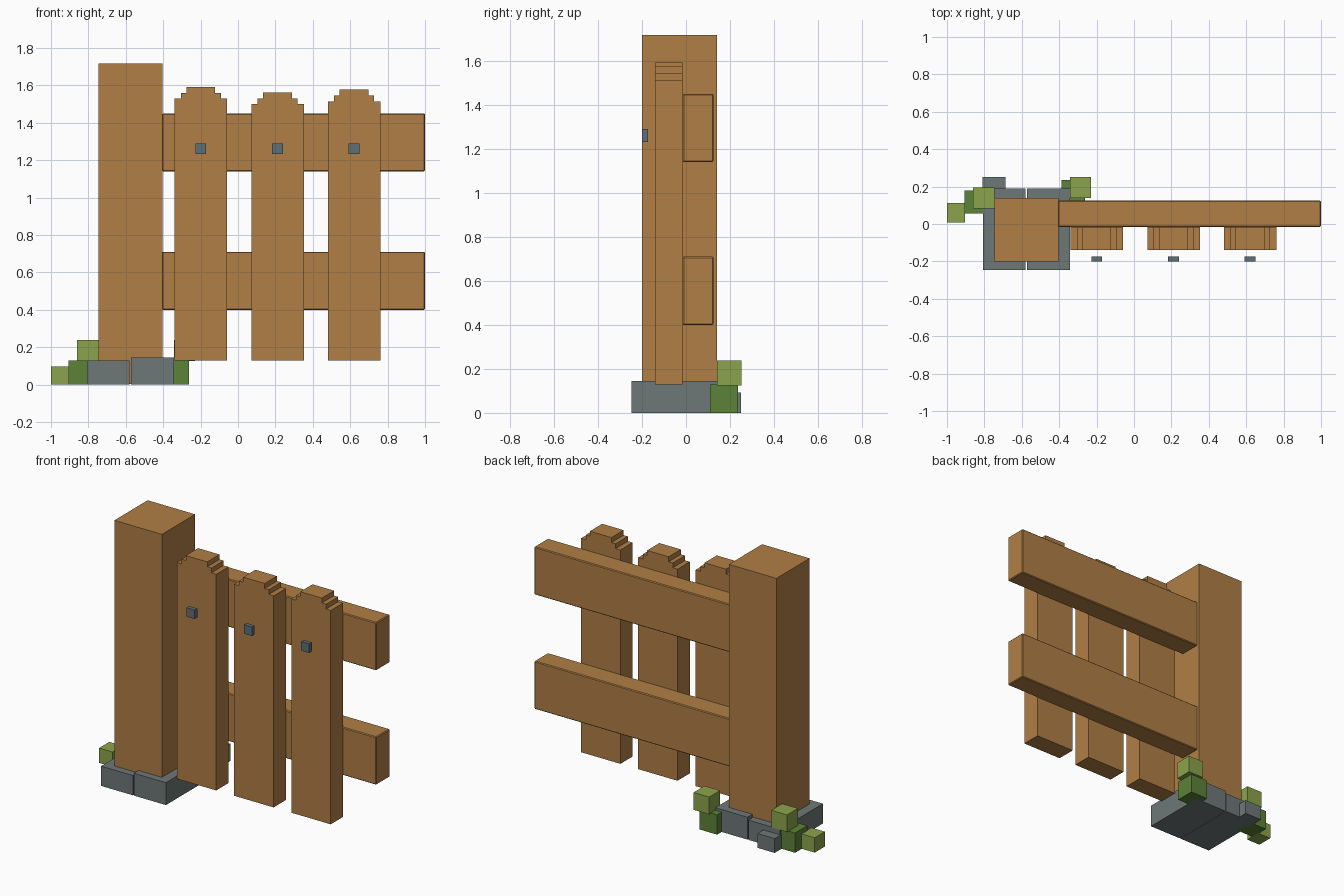
import bpy, bmesh

if "Cube" in bpy.data.objects:
    bpy.data.objects.remove(bpy.data.objects["Cube"])


def material(name, rgb):
    m = bpy.data.materials.new(name)
    m.diffuse_color = (*rgb, 1)
    m.use_nodes = True
    m.node_tree.nodes["Principled BSDF"].inputs["Base Color"].default_value = m.diffuse_color
    return m


WOOD = material("wood", (0.434, 0.209, 0.060))
STONE = material("stone grey", (0.156, 0.188, 0.184))
METAL = material("nail metal", (0.114, 0.156, 0.181))
LIGHT = material("light leaf green", (0.262, 0.371, 0.072))
DARK = material("dark leaf green", (0.107, 0.223, 0.040))


def prism(name, profile, y0, y1, mat, bevel=0):
    """Extrude an x-z outline from y0 to y1."""
    bm = bmesh.new()
    face = bm.faces.new([bm.verts.new((x, y0, z)) for x, z in profile])
    out = bmesh.ops.extrude_face_region(bm, geom=[face])["geom"]
    bmesh.ops.translate(bm, vec=(0, y1 - y0, 0),
                        verts=[v for v in out if isinstance(v, bmesh.types.BMVert)])
    bmesh.ops.recalc_face_normals(bm, faces=bm.faces)
    mesh = bpy.data.meshes.new(name)
    bm.to_mesh(mesh)
    bm.free()
    mesh.materials.append(mat)
    ob = bpy.data.objects.new(name, mesh)
    bpy.context.collection.objects.link(ob)
    if bevel:
        mod = ob.modifiers.new("edge", "BEVEL")
        mod.width = bevel
        mod.segments = 1
    return ob


def box(name, x, y, z, mat, bevel=0):
    return prism(name, [(x[0], z[0]), (x[1], z[0]), (x[1], z[1]), (x[0], z[1])],
                 y[0], y[1], mat, bevel)


# Post and rails
box("post", (-0.745, -0.405), (-0.20, 0.14), (0.002, 1.717), WOOD)
for name, z in (("lower_rail", 0.40), ("upper_rail", 1.14)):
    box(name, (-0.405, 1.0), (-0.015, 0.125), (z, z + 0.31), WOOD, 0.005)

# Pickets with stepped tops, and a nail in front of each
for i, (cx, top) in enumerate(((-0.199, 1.592), (0.212, 1.562), (0.621, 1.577)), 1):
    right = [(0.141, 0.13), (0.141, top - 0.063), (0.107, top - 0.063),
             (0.107, top - 0.032), (0.077, top - 0.032), (0.077, top)]
    outline = right + [(-x, z) for x, z in reversed(right)]
    prism(f"picket_{i}", [(cx + x, z) for x, z in outline], -0.14, -0.015, WOOD)
    box(f"nail_{i}", (cx - 0.029, cx + 0.029), (-0.20, -0.173), (1.232, 1.29), METAL)

# Stones around the foot of the post
box("left_stone", (-0.807, -0.579), (-0.247, 0.19), (0, 0.128), STONE)
box("right_stone", (-0.573, -0.343), (-0.247, 0.19), (0, 0.145), STONE)
box("small_stone", (-0.81, -0.687), (0.13, 0.25), (0, 0.093), STONE)

# Leafy clumps
box("left_bush_low", (-0.907, -0.78), (0.055, 0.18), (0, 0.128), DARK)
box("left_bush_top", (-0.86, -0.747), (0.083, 0.195), (0.128, 0.238), LIGHT)
box("left_bush_outer", (-1.0, -0.903), (0.008, 0.112), (0, 0.096), LIGHT)
box("right_bush_low", (-0.388, -0.262), (0.11, 0.236), (0, 0.128), DARK)
box("right_bush_top", (-0.342, -0.23), (0.14, 0.252), (0.125, 0.237), LIGHT)
